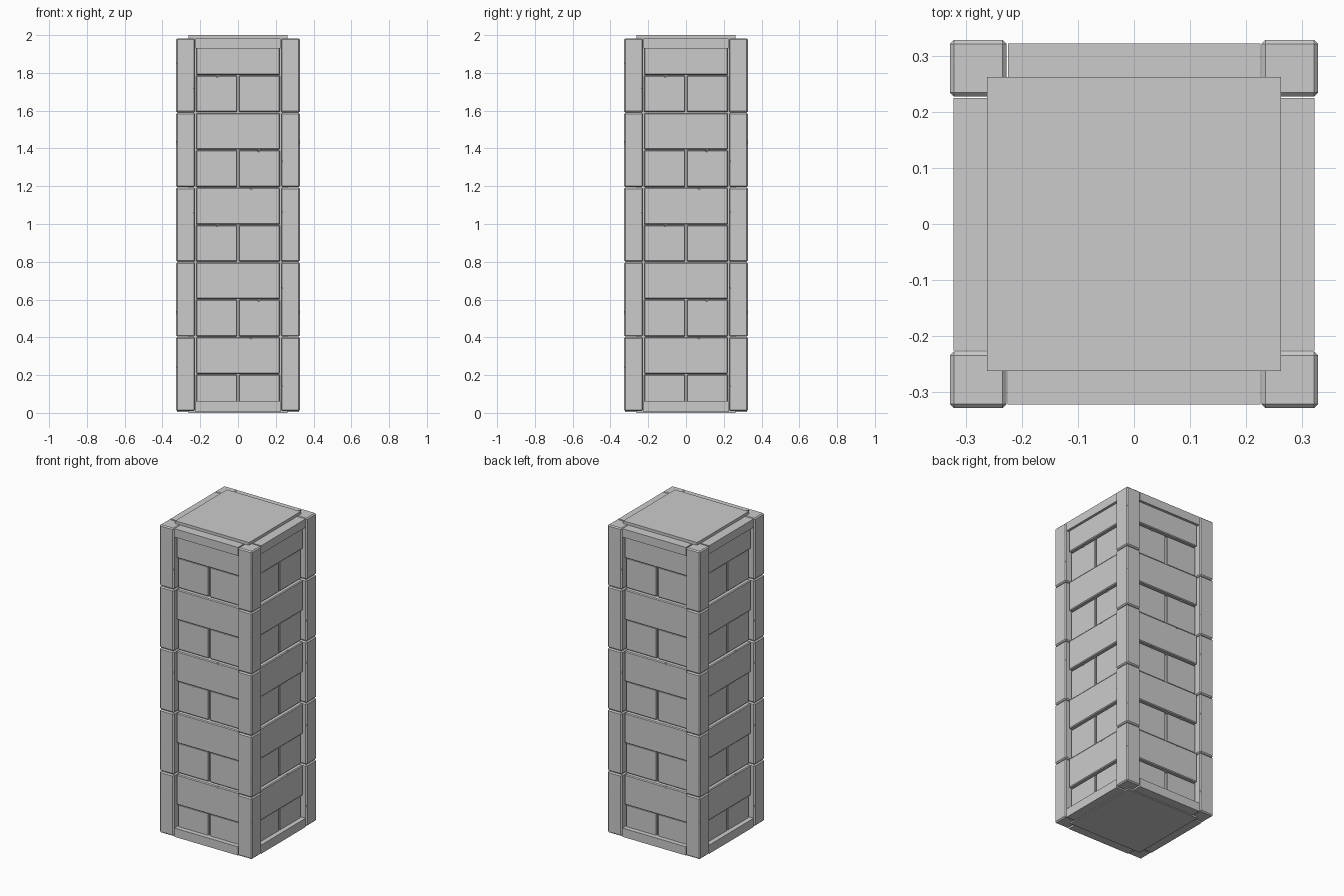
import bpy, bmesh
from mathutils import Matrix, Vector
from math import pi

if "Cube" in bpy.data.objects:
    bpy.data.objects.remove(bpy.data.objects["Cube"])


def finish(name, bm):
    mesh = bpy.data.meshes.new(name)
    bm.to_mesh(mesh)
    bm.free()
    ob = bpy.data.objects.new(name, mesh)
    bpy.context.collection.objects.link(ob)
    return ob


def add_box(bm, lo, hi, rot=Matrix()):
    lo, hi = Vector(lo), Vector(hi)
    m = rot @ Matrix.Translation((lo + hi) / 2) @ Matrix.Diagonal((*(hi - lo), 1))
    bmesh.ops.create_cube(bm, size=1, matrix=m)


def boxes(name, items, bevel=0.0, turns=4, cutter=None):
    """Boxes repeated around the pillar, with chamfer and chips."""
    bm = bmesh.new()
    for k in range(turns):
        for lo, hi in items:
            add_box(bm, lo, hi, Matrix.Rotation(k * pi / 2, 4, 'Z'))
    ob = finish(name, bm)
    if bevel:
        b = ob.modifiers.new("chamfer", 'BEVEL')
        b.width, b.segments = bevel, 1
    if cutter:
        c = ob.modifiers.new("chips", 'BOOLEAN')
        c.operation, c.object, c.solver = 'DIFFERENCE', cutter, 'EXACT'
    return ob


def chips(name, points):
    """Small faceted nicks, mirrored around the pillar."""
    bm = bmesh.new()
    for k in range(4):
        rot = Matrix.Rotation(k * pi / 2, 4, 'Z')
        for p in points:
            bmesh.ops.create_icosphere(bm, subdivisions=1, radius=0.011,
                                       matrix=rot @ Matrix.Translation(p))
    ob = finish(name, bm)
    ob.hide_render = True
    ob.hide_set(True)
    return ob


# inner core, showing as a thin plate at top and bottom
boxes("core", [((-.262, -.262, 0), (.262, .262, 2))], turns=1)

# five stacked corner stones on each edge, with nicks
corner_nicks = chips("corner_nick_cutter",
                     [(.33, -.33, z) for z in (.24, .53, 1.43, 1.85)]
                     + [(.226, -.33, z) for z in (.14, .66, 1.06, 1.33)]
                     + [(-.226, -.33, z) for z in (1.06, 1.72)])
levels = [.008, .403, .799, 1.194, 1.59, 1.984]
boxes("corner_stones",
      [((.227, -.328, a + .001), (.328, -.227, b - .001))
       for a, b in zip(levels, levels[1:])], .007, cutter=corner_nicks)

# alternating courses of long and half bricks on every face
LONG, HALF = -.306, -.292
long_bricks, half_bricks = [], []
for i in range(5):
    z = .008 + i * .3955
    half_bricks += [((-.223, HALF, z + .002), (-.004, -.25, z + .196)),
                    ((.004, HALF, z + .002), (.223, -.25, z + .196))]
    long_bricks.append(((-.223, LONG, z + .199), (.223, -.25, min(z + .393, 1.97))))
brick_nicks = chips("brick_nick_cutter",
                    [(.07, LONG, .401), (.07, LONG, 1.192),
                     (.11, HALF, .6), (-.11, HALF, .995),
                     (.11, HALF, 1.391), (-.11, HALF, 1.786)])
boxes("long_bricks", long_bricks, .005, cutter=brick_nicks)
boxes("half_bricks", half_bricks, .005, cutter=brick_nicks)

# plain rails between the corners at top and bottom
boxes("rails", [((-.225, -.322, .006), (.225, -.24, .062)),
                ((-.225, -.322, 1.928), (.225, -.24, 1.982))])
